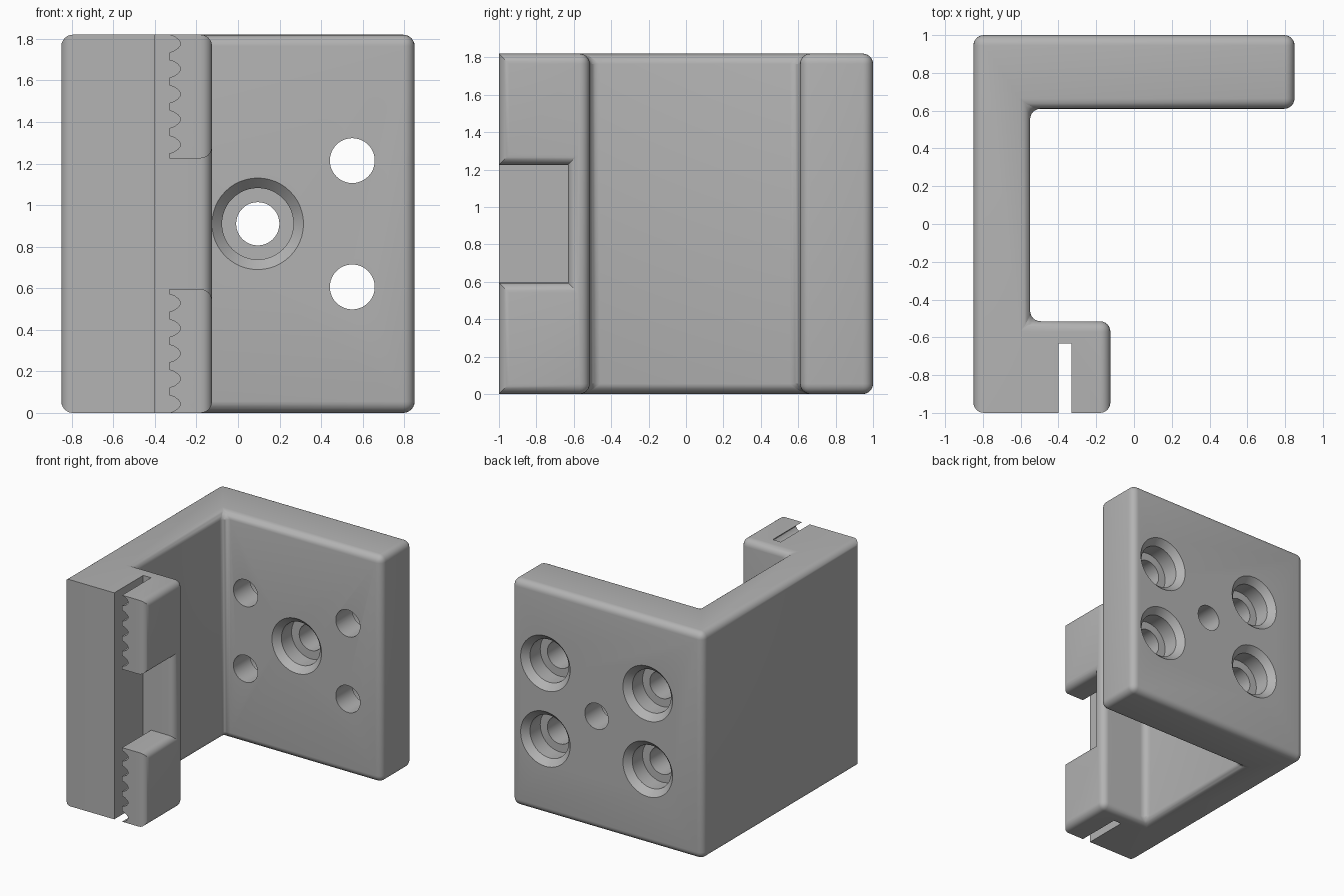
import bpy, bmesh, math
from mathutils import Vector

cube = bpy.data.objects.get("Cube")
if cube:
    bpy.data.objects.remove(cube, do_unlink=True)

HEIGHT, RADIUS = 1.82, 0.055
MID = HEIGHT / 2
JAW_X, SLOT_X, FLOOR_Y = -0.125, -0.33, -0.632
NOTCH = 0.315                      # half height of the gap between the jaws

grey = bpy.data.materials.new("plain grey")
grey.use_nodes = True
colour = (0.45, 0.45, 0.45, 1)
grey.diffuse_color = colour
grey.node_tree.nodes["Principled BSDF"].inputs["Base Color"].default_value = colour


def prism(name, points, offset):
    """Extrude a closed outline of 3D points along an offset."""
    bm = bmesh.new()
    face = bm.faces.new([bm.verts.new(p) for p in points])
    ext = bmesh.ops.extrude_face_region(bm, geom=[face])["geom"]
    bmesh.ops.translate(bm, vec=Vector(offset),
                        verts=[v for v in ext if isinstance(v, bmesh.types.BMVert)])
    return finish(name, bm)


def box(name, low, high):
    (x0, y0, z0), (x1, y1, z1) = low, high
    return prism(name, [(x0, y0, z0), (x1, y0, z0), (x1, y1, z0), (x0, y1, z0)],
                 (0, 0, z1 - z0))


def lathe(name, profile, x, z, sides=48):
    """Turn (radius, y) pairs around an axis parallel to y."""
    bm = bmesh.new()
    rings = []
    for r, y in profile:
        angles = [math.tau * i / sides for i in range(sides)]
        rings.append([bm.verts.new((x + r * math.cos(a), y, z + r * math.sin(a)))
                      for a in angles])
    for a, b in zip(rings, rings[1:]):
        for i in range(sides):
            j = (i + 1) % sides
            bm.faces.new((a[i], a[j], b[j], b[i]))
    bm.faces.new(rings[0])
    bm.faces.new(rings[-1])
    return finish(name, bm)


def finish(name, bm):
    bmesh.ops.recalc_face_normals(bm, faces=bm.faces)
    mesh = bpy.data.meshes.new(name)
    bm.to_mesh(mesh)
    bm.free()
    mesh.materials.append(grey)
    obj = bpy.data.objects.new(name, mesh)
    bpy.context.collection.objects.link(obj)
    return obj


def cut(target, cutter):
    """Subtract the cutter, then remove it."""
    mod = target.modifiers.new("cut", 'BOOLEAN')
    mod.operation, mod.solver, mod.object = 'DIFFERENCE', 'EXACT', cutter
    bpy.context.view_layer.objects.active = target
    bpy.ops.object.modifier_apply(modifier=mod.name)
    bpy.data.objects.remove(cutter, do_unlink=True)


# Bracket outline, seen from above
outline = [(-0.85, -1), (JAW_X, -1), (JAW_X, -0.515), (-0.55, -0.515),
           (-0.55, 0.61), (0.85, 0.61), (0.85, 1), (-0.85, 1)]
bracket = prism("clamp_bracket", [(x, y, 0) for x, y in outline], (0, 0, HEIGHT))

# Gap that splits the clamp jaw in two
cut(bracket, box("jaw_gap", (-0.39, -1.2, MID - NOTCH), (0.2, FLOOR_Y, MID + NOTCH)))

# Rounded edges, leaving the clamp front and gap interior sharp
bm = bmesh.new()
bm.from_mesh(bracket.data)
bmesh.ops.dissolve_limit(bm, angle_limit=0.01, verts=bm.verts, edges=bm.edges)


def is_rounded(edge):
    a, b = (v.co for v in edge.verts)
    if any(-0.5 < p.x < -0.2 for p in (a, b)):
        return False
    front = max(a.y, b.y) < -0.99
    return not (front and abs(a.z - b.z) < 0.01)


bmesh.ops.bevel(bm, geom=[e for e in bm.edges if is_rounded(e)], offset=RADIUS,
                offset_type='OFFSET', segments=6, profile=0.5, affect='EDGES')
bmesh.ops.recalc_face_normals(bm, faces=bm.faces)
bm.to_mesh(bracket.data)
bm.free()

# Belt slot
cut(bracket, box("belt_slot", (-0.4, -1.2, -0.2), (SLOT_X, FLOOR_Y, HEIGHT + 0.2)))

# Belt tooth grooves in both jaws, mirrored about mid height
for side in (-1, 1):
    for i in range(5):
        z = MID + side * (0.867 - 0.1215 * i)
        shape = [(-0.02, 0.042), (0, 0.042), (0.022, 0.035), (0.042, 0.021), (0.053, 0.006)]
        shape += [(x, -dz) for x, dz in reversed(shape)]
        cut(bracket, prism("tooth_groove",
                           [(SLOT_X + x, -1.2, z + dz) for x, dz in shape],
                           (0, 1.2 + FLOOR_Y, 0)))

# Bolt holes: the middle one is recessed from inside, the other four from the back
def bolt_hole(x, z, face_y, inward, r):
    profile = [(0.23, -0.01), (0.172, 0.05), (0.172, 0.18), (r, 0.18), (r, 0.5)]
    cut(bracket, lathe("bolt_hole", [(pr, face_y + inward * d) for pr, d in profile], x, z))


bolt_hole(0.095, MID, 0.61, 1, 0.104)
for sx in (-1, 1):
    for sz in (-1, 1):
        bolt_hole(0.095 + sx * 0.455, MID + sz * 0.304, 1, -1, 0.108)

# Smooth fillets and holes, crisp corners
bpy.ops.object.select_all(action='DESELECT')
bracket.select_set(True)
bpy.context.view_layer.objects.active = bracket
bpy.ops.object.shade_smooth_by_angle(angle=math.radians(30))
